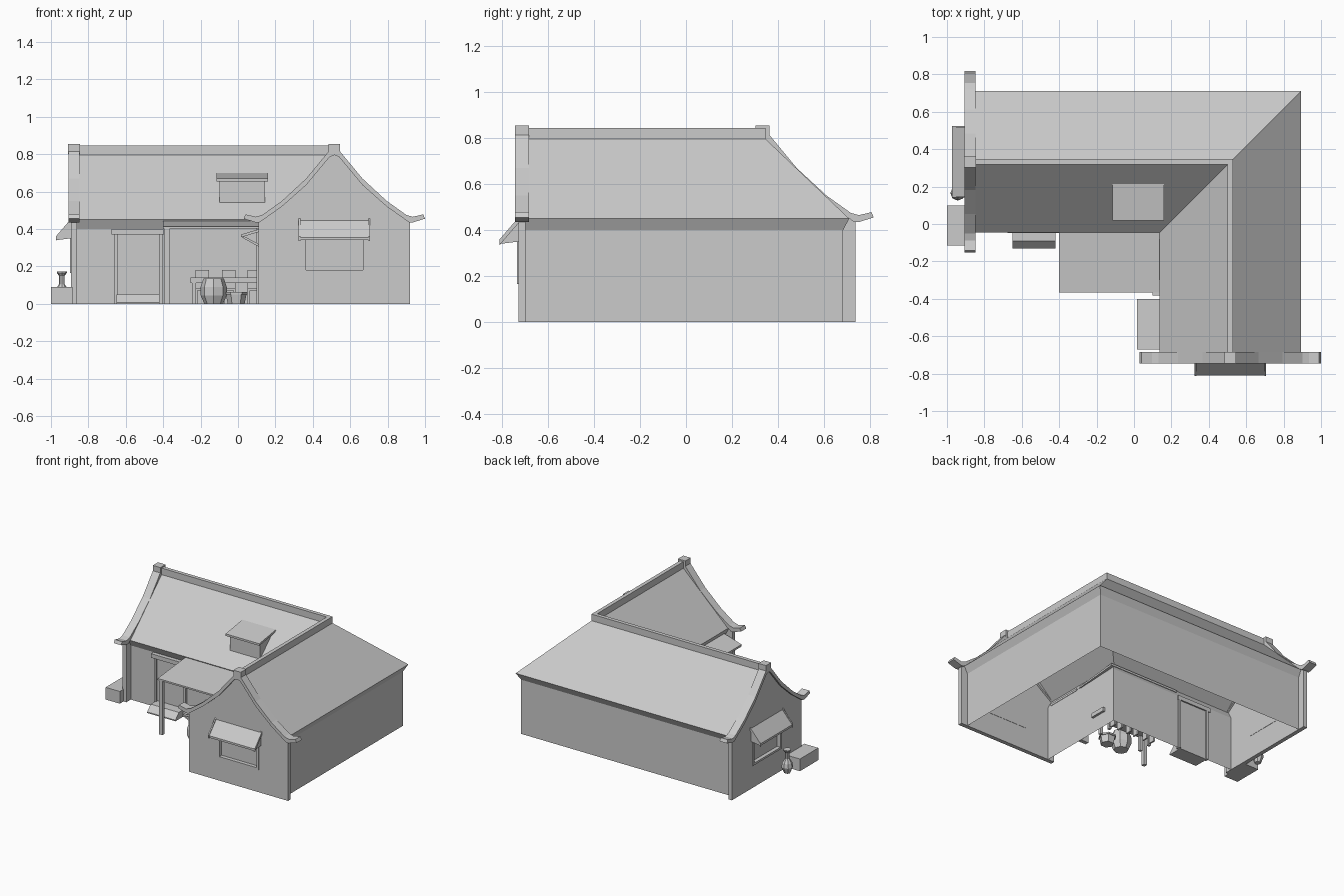
import bpy, bmesh, math
from mathutils import Matrix, Vector

if "Cube" in bpy.data.objects:
    bpy.data.objects.remove(bpy.data.objects["Cube"])

GREY = (0.6, 0.6, 0.6, 1)
mat = bpy.data.materials.new("plain_grey")
mat.use_nodes = True
mat.diffuse_color = GREY
mat.node_tree.nodes["Principled BSDF"].inputs["Base Color"].default_value = GREY

CX, CY = 0.515, 0.333        # ridge lines of the front wing and the back wing
WEST, FRONT = -0.862, -0.70  # inner planes of the two gable walls


def finish(name, bm, matrix=Matrix()):
    bmesh.ops.recalc_face_normals(bm, faces=bm.faces)
    me = bpy.data.meshes.new(name)
    bm.to_mesh(me)
    bm.free()
    me.materials.append(mat)
    ob = bpy.data.objects.new(name, me)
    ob.matrix_world = matrix
    bpy.context.collection.objects.link(ob)
    return ob


def box(name, x, y, z, matrix=Matrix()):
    bm = bmesh.new()
    bmesh.ops.create_cube(bm, size=1)
    for v in bm.verts:
        v.co = [lo + (c + 0.5) * (hi - lo) for c, (lo, hi) in zip(v.co, (x, y, z))]
    return finish(name, bm, matrix)


def prism(name, outline, depth, place, matrix=Matrix()):
    """Closed outline extruded over depth; place(a, b, d) gives the point."""
    bm = bmesh.new()
    rings = [[bm.verts.new(place(a, b, d)) for a, b in outline] for d in depth]
    bm.faces.new(rings[0])
    bm.faces.new(rings[1])
    n = len(outline)
    for i in range(n):
        j = (i + 1) % n
        bm.faces.new((rings[0][i], rings[0][j], rings[1][j], rings[1][i]))
    return finish(name, bm, matrix)


def across(a, b, d):      # outline in x-z, depth in y
    return (a, d, b)


def sideways(a, b, d):    # outline in y-z, depth in x
    return (d, a, b)


def l_sweep(name, profile):
    """Both mirrored sides of a section swept along the L-shaped plan."""
    bm = bmesh.new()
    for s in (1, -1):
        rows = []
        for off, z in profile:
            x, y = CX + s * off, CY + s * off
            rows.append([bm.verts.new(p) for p in
                         ((WEST, y, z), (x, y, z), (x, FRONT, z))])
        for lo, hi in zip(rows, rows[1:]):
            for i in range(2):
                bm.faces.new((lo[i], lo[i + 1], hi[i + 1], hi[i]))
    bmesh.ops.remove_doubles(bm, verts=bm.verts, dist=0.0005)
    return finish(name, bm)


def turned(name, profile, location, sides):
    """Faceted pot from radius and height pairs."""
    bm = bmesh.new()
    rings = []
    for r, z in profile:
        rings.append([bm.verts.new((r * math.cos(2 * math.pi * i / sides),
                                    r * math.sin(2 * math.pi * i / sides), z))
                      for i in range(sides)])
    for lo, hi in zip(rings, rings[1:]):
        for i in range(sides):
            j = (i + 1) % sides
            bm.faces.new((lo[i], lo[j], hi[j], hi[i]))
    bm.faces.new(rings[0])
    bm.faces.new(rings[-1])
    return finish(name, bm, Matrix.Translation(location))


# Walls with flared eaves, roof and ridge cap
l_sweep("walls", [(0.352, 0), (0.352, 0.40), (0.378, 0.45)])
l_sweep("roof", [(0.378, 0.45), (0, 0.81)])
l_sweep("ridge_cap", [(0.014, 0.79), (0.014, 0.845), (0, 0.845)])

# Gable ends: wall plate, curved coping, ridge block, window and awning
TOP = [(0, 0.845), (0.03, 0.815), (0.15, 0.67), (0.28, 0.55), (0.385, 0.475),
       (0.42, 0.465), (0.475, 0.478), (0.485, 0.455)]
LOW = [(0.42, 0.435), (0.40, 0.435), (0.28, 0.52), (0.15, 0.635), (0.025, 0.785), (0, 0.795)]


def mirrored(half):
    return half + [(-a, b) for a, b in reversed(half) if a > 0]


def gable(side, m):
    plate = prism(side + "_gable_wall",
                  mirrored([(0.405, 0), (0.405, 0.44)] + LOW[2:]),
                  (0, -0.03), across, m)
    for s, end in ((1, "a"), (-1, "b")):
        prism(side + "_coping_" + end, [(s * a, b) for a, b in TOP + LOW],
              (0.015, -0.045), across, m)
    box(side + "_ridge_block", (-0.03, 0.03), (-0.046, 0.016), (0.80, 0.855), m)

    cutter = box(side + "_window_cutter", (-0.155, 0.155), (-0.1, 0.1), (0.175, 0.35), m)
    cutter.hide_render = True
    cutter.hide_viewport = True
    cutter.display_type = 'WIRE'
    hole = plate.modifiers.new("window", 'BOOLEAN')
    hole.operation = 'DIFFERENCE'
    hole.solver = 'EXACT'
    hole.object = cutter
    box(side + "_window_pane", (-0.16, 0.16), (-0.008, 0.002), (0.17, 0.355), m)
    for s in (-1, 1):
        box(side + "_window_jamb", sorted((s * 0.152, s * 0.168)),
            (-0.036, -0.005), (0.165, 0.36), m)
        prism(side + "_awning_trim", [(-0.03, 0.455), (-0.112, 0.36), (-0.112, 0.335), (-0.03, 0.43)],
              (s * 0.182, s * 0.192), sideways, m)
    for z in ((0.165, 0.18), (0.34, 0.36)):
        box(side + "_window_rail", (-0.168, 0.168), (-0.036, -0.005), z, m)
    prism(side + "_awning", [(-0.03, 0.445), (-0.11, 0.355), (-0.11, 0.34), (-0.03, 0.35)],
          (-0.185, 0.185), sideways, m)


gable("front", Matrix.Translation((CX, FRONT, 0)))
gable("right", Matrix.Translation((WEST, CY, 0)) @ Matrix.Rotation(-math.pi / 2, 4, 'Z'))

# Roof dormer with a slightly tilted lid
prism("dormer_body", [(0.05, 0.535), (0.05, 0.67), (0.20, 0.685)], (-0.10, 0.145), sideways)
prism("dormer_lid", [(0.02, 0.655), (0.02, 0.67), (0.215, 0.70), (0.215, 0.685)],
      (-0.115, 0.16), sideways)

# Porch canopy and its posts
prism("porch_canopy", [(-0.365, 0.40), (-0.365, 0.412), (-0.03, 0.445), (-0.03, 0.43)],
      (-0.40, 0.17), sideways)
box("porch_post", (-0.392, -0.366), (-0.36, -0.334), (0, 0.405))
box("porch_wall_post", (0.10, 0.165), (-0.383, -0.355), (0, 0.405))

# Awning on the courtyard side of the front wing
prism("side_awning", [(0.165, 0.40), (0.165, 0.415), (0.015, 0.37), (0.015, 0.355)],
      (-0.67, -0.40), across)
for y in (-0.66, -0.42):
    prism("side_awning_bracket", [(0.035, 0.36), (0.165, 0.29), (0.165, 0.275), (0.02, 0.355)],
          (y, y + 0.012), across)

# Doorway and step
WALL = CY - 0.352
for x in (-0.66, -0.42):
    box("door_jamb", (x, x + 0.018), (WALL - 0.02, WALL + 0.01), (0, 0.375))
box("door_lintel", (-0.675, -0.395), (WALL - 0.03, WALL + 0.01), (0.37, 0.40))
box("door_panel", (-0.642, -0.42), (WALL - 0.006, WALL), (0.055, 0.37))
prism("door_step", [(WALL, 0), (-0.13, 0), (-0.13, 0.008), (-0.09, 0.05), (WALL, 0.05)],
      (-0.65, -0.42), sideways)

# Table with chairs behind it
box("table_top", (-0.255, 0.18), (-0.23, -0.11), (0.11, 0.14))
for x in (-0.245, 0.10):
    for y in (-0.225, -0.135):
        box("table_leg", (x, x + 0.02), (y, y + 0.02), (0, 0.11))
for x in (-0.228, -0.085, 0.052):
    box("chair_back", (x, x + 0.072), (-0.065, -0.05), (0.07, 0.18))
    box("chair_seat", (x, x + 0.072), (-0.105, -0.05), (0.07, 0.085))
    for leg in (x, x + 0.06):
        box("chair_leg", (leg, leg + 0.012), (-0.10, -0.055), (0, 0.07))

# Pots under the porch
turned("barrel", [(0.05, 0), (0.07, 0.045), (0.07, 0.09), (0.055, 0.135)], (-0.13, -0.29, 0), 8)
turned("low_pot", [(0.045, 0), (0.055, 0.05), (0.062, 0.05), (0.062, 0.062)], (-0.01, -0.29, 0), 6)

# Crate and vase beside the gable
box("crate", (-1.0, -0.885), (-0.115, 0.10), (0, 0.09))
turned("vase", [(0.022, 0), (0.04, 0.045), (0.034, 0.075), (0.015, 0.105), (0.015, 0.15),
                (0.027, 0.165), (0.027, 0.172)], (-0.942, 0.165, 0), 8)
